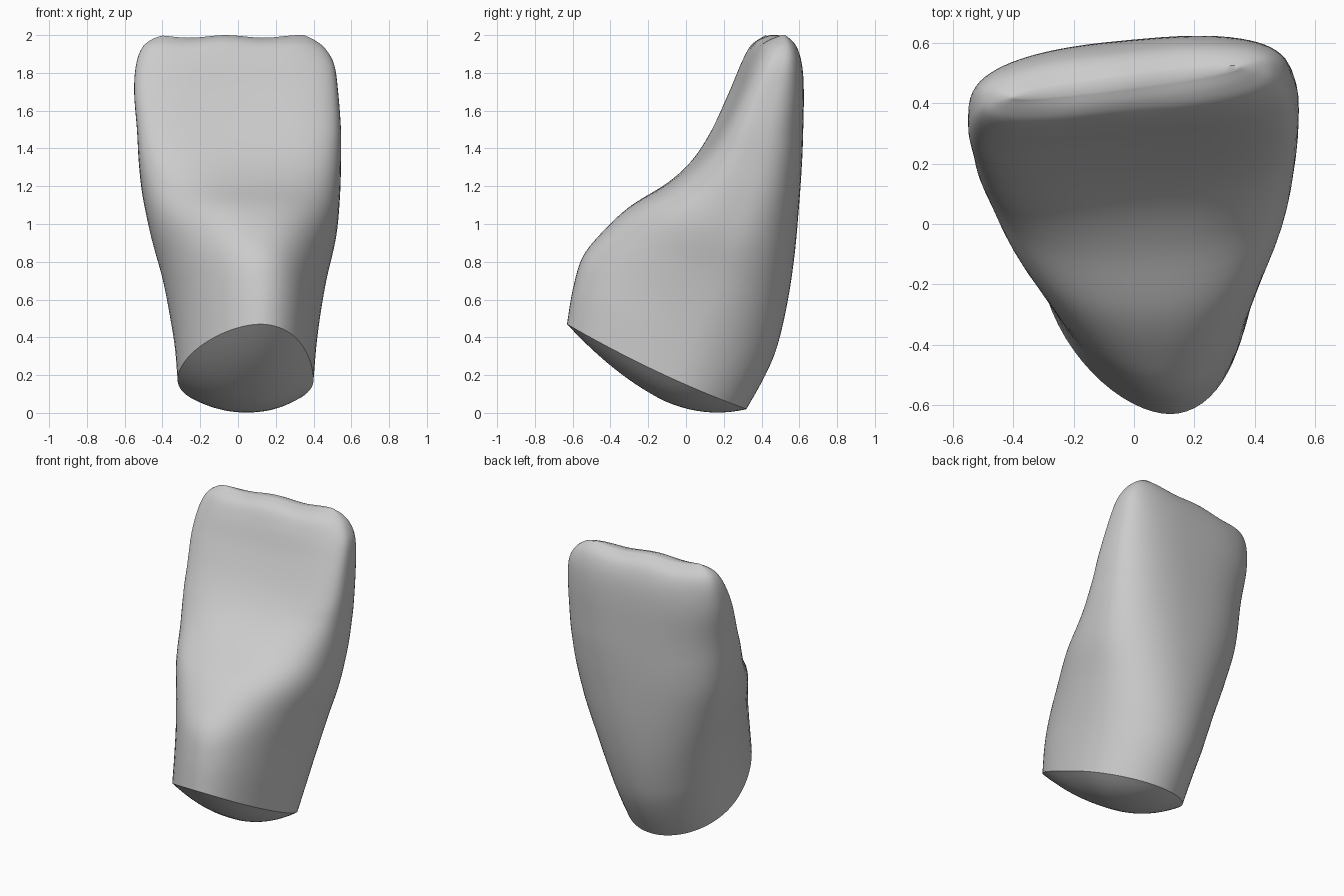
import bpy, bmesh, math

cube = bpy.data.objects.get("Cube")
if cube:
    bpy.data.objects.remove(cube, do_unlink=True)

SIDES = 72
STEPS = 5

# Sections: front y, z; back y, z; right x, left x; widest fraction;
# front squareness, back squareness; front hollow; apex shift
SECTIONS = [
    (-.63, .47, .32, .02, -.32, .40, .60, 1.9, 2.0, 0, .08),
    (-.60, .65, .42, .20, -.335, .415, .60, 1.95, 2.0, 0, .08),
    (-.55, .82, .485, .36, -.36, .435, .61, 2.0, 2.0, 0, .07),
    (-.45, .95, .54, .60, -.40, .47, .61, 2.2, 2.1, 0, .05),
    (-.30, 1.09, .575, .85, -.46, .52, .59, 2.4, 2.2, 0, .03),
    (-.10, 1.22, .595, 1.10, -.505, .54, .55, 2.7, 2.35, .01, .01),
    (.03, 1.35, .605, 1.30, -.525, .545, .49, 3.0, 2.5, .03, 0),
    (.13, 1.50, .61, 1.50, -.535, .545, .44, 3.2, 2.6, .04, 0),
    (.23, 1.70, .61, 1.70, -.55, .53, .42, 3.2, 2.8, .035, 0),
    (.30, 1.85, .60, 1.83, -.54, .51, .44, 3.0, 2.8, .02, 0),
    (.35, 1.94, .575, 1.92, -.51, .465, .48, 2.8, 2.8, .01, 0),
    (.40, 1.98, .54, 1.97, -.46, .41, .50, 2.6, 2.6, 0, 0),
    (.45, 2.0, .49, 2.0, -.40, .35, .50, 2.4, 2.4, 0, 0),
]


def blend(a, b, c, d, t):
    """Smooth interpolation through neighbouring sections."""
    return [q + .5 * t * (r - p + t * (2*p - 5*q + 4*r - s + t * (3*(q - r) + s - p)))
            for p, q, r, s in zip(a, b, c, d)]


def power(v, n):
    return math.copysign(abs(v) ** (2 / n), v)


def outline(section):
    """Rounded D-shaped ring lying in its own tilted, slightly dipped surface."""
    fy, fz, by, bz, x0, x1, frac, nf, nb, hollow, shift = section
    mid, half = (x0 + x1) / 2, (x1 - x0) / 2
    wide = fy + frac * (by - fy)
    upper = min(1, max(0, (fz - .8) / .6))
    ring = []
    for i in range(SIDES):
        a = 2 * math.pi * i / SIDES
        c, s = math.cos(a), math.sin(a)
        n = nf if s < 0 else nb
        u, v = power(c, n), power(s, n)
        front = max(0, -v)
        y = wide + v * ((by - wide) if v > 0 else (wide - fy))
        along = (y - fy) / (by - fy)
        z = fz + (bz - fz) * along - .1 * (1 - upper) * along * (1 - along)
        x = mid + half * u + shift * front ** 2
        y += hollow * (1 - u * u) * front + .05 * upper * u
        ring.append((x, y, z))
    return ring


def loft(bm, rings):
    loops = [[bm.verts.new(p) for p in ring] for ring in rings]
    for low, high in zip(loops, loops[1:]):
        for i in range(SIDES):
            j = (i + 1) % SIDES
            bm.faces.new((low[i], low[j], high[j], high[i]))
    return loops


def fan(bm, loop, point):
    tip = bm.verts.new(point)
    for i in range(SIDES):
        bm.faces.new((loop[i], loop[(i + 1) % SIDES], tip))


def bridge(bm, loop):
    """Close a thin ring with strips from its front to its back."""
    half = SIDES // 2
    for i in range(half):
        corners = (loop[i], loop[i + 1], loop[SIDES - i - 1], loop[-i])
        bm.faces.new(list(dict.fromkeys(corners)))


# Root dome: the first ring shrunk inwards and sagging below its plane
base = outline(SECTIONS[0])
centre = [sum(p[k] for p in base) / SIDES for k in range(3)]
sag = .15
rings = []
for k in range(1, 10):
    r = k / 10
    rings.append([(centre[0] + r * (x - centre[0]), centre[1] + r * (y - centre[1]),
                   centre[2] + r * (z - centre[2]) - sag * (1 - r * r)) for x, y, z in base])

# Crown and neck
last = len(SECTIONS) - 1
for k in range(last):
    group = [SECTIONS[min(last, max(0, k + d))] for d in (-1, 0, 1, 2)]
    rings += [outline(blend(*group, t / STEPS)) for t in range(STEPS)]
rings.append(outline(SECTIONS[last]))

bm = bmesh.new()
loops = loft(bm, rings)
fan(bm, loops[0], (centre[0], centre[1], centre[2] - sag))
bridge(bm, loops[-1])

# Gentle unevenness of the biting edge
for v in bm.verts:
    if v.co.z > 1.85:
        v.co.z += .007 * (v.co.z - 1.85) / .15 * (math.cos(v.co.x * 16 + 1) - 1)

bmesh.ops.recalc_face_normals(bm, faces=bm.faces)
mesh = bpy.data.meshes.new("tooth")
bm.to_mesh(mesh)
bm.free()
tooth = bpy.data.objects.new("tooth", mesh)
bpy.context.collection.objects.link(tooth)

# Enamel colour
grey = (.6, .6, .6, 1)
enamel = bpy.data.materials.new("light_grey_enamel")
enamel.use_nodes = True
enamel.diffuse_color = grey
enamel.node_tree.nodes["Principled BSDF"].inputs["Base Color"].default_value = grey
mesh.materials.append(enamel)

bpy.ops.object.select_all(action='DESELECT')
tooth.select_set(True)
bpy.context.view_layer.objects.active = tooth
bpy.ops.object.shade_smooth_by_angle(angle=math.radians(40))
